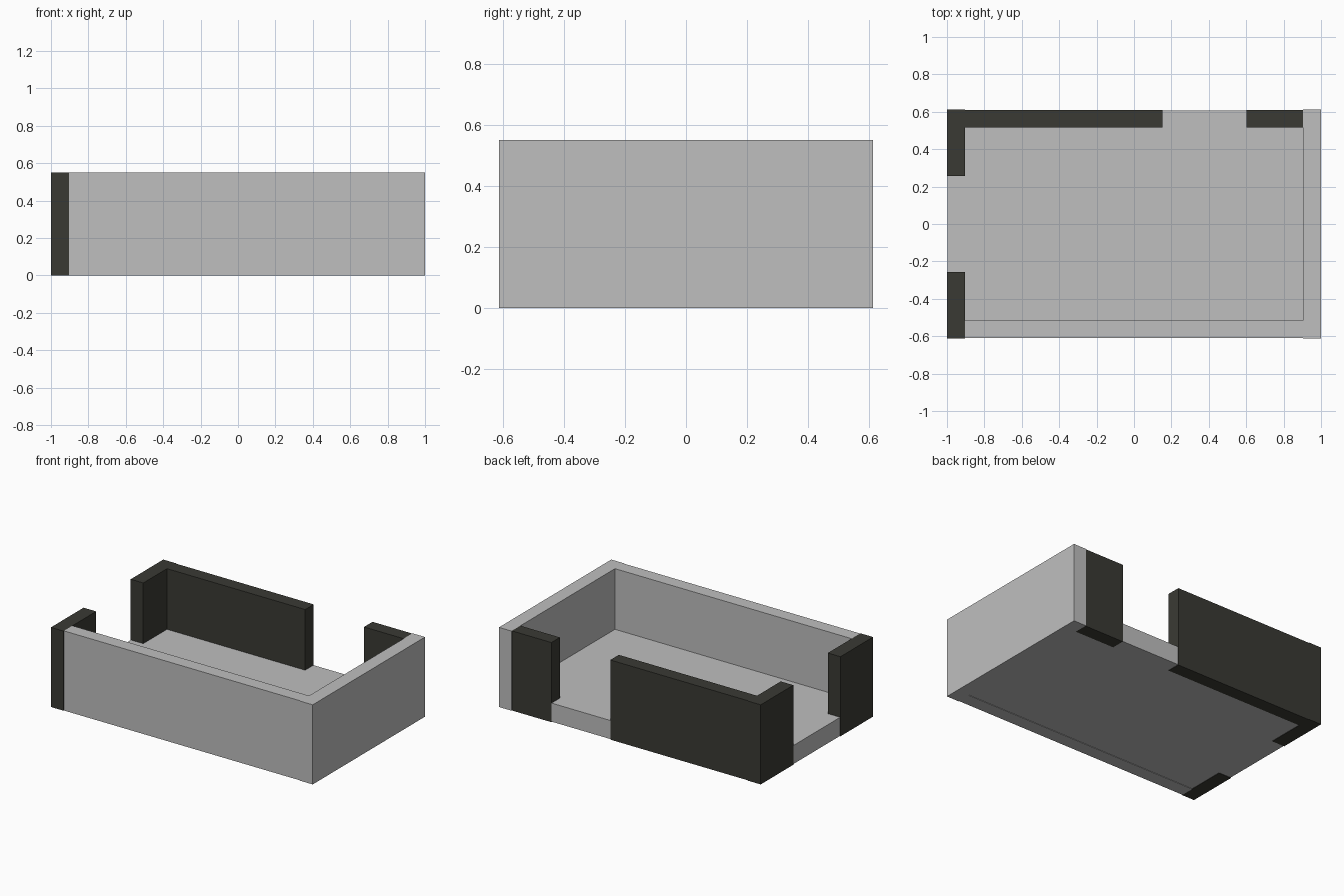
import bpy
import bmesh

if "Cube" in bpy.data.objects:
    bpy.data.objects.remove(bpy.data.objects["Cube"])


def material(name, rgb):
    m = bpy.data.materials.new(name)
    m.diffuse_color = (*rgb, 1.0)
    m.use_nodes = True
    m.node_tree.nodes["Principled BSDF"].inputs["Base Color"].default_value = m.diffuse_color
    return m


GREY = material("light_grey", (0.521, 0.521, 0.521))
DARK = material("dark_olive_grey", (0.042, 0.042, 0.034))

H = 0.55              # wall height
X, XI = 1.0, 0.904    # outer and inner faces of the side walls
Y = 0.613             # ends of the side walls
YO, YI = 0.609, 0.516  # outer and inner faces of the front and back walls


def box(name, x, y, z, mat):
    """Axis-aligned box from (min, max) ranges."""
    bm = bmesh.new()
    bmesh.ops.create_cube(bm, size=1)
    for v in bm.verts:
        v.co = [r[0] if c < 0 else r[1] for c, r in zip(v.co, (x, y, z))]
    me = bpy.data.meshes.new(name)
    bm.to_mesh(me)
    bm.free()
    me.materials.append(mat)
    ob = bpy.data.objects.new(name, me)
    bpy.context.collection.objects.link(ob)
    return ob


# Floor slab, a hair inside the walls
box("floor", (-0.998, 0.998), (-0.607, 0.607), (0.003, 0.131), GREY)

# Solid grey walls
box("front_wall", (-XI, XI), (-YO, -YI), (0, H), GREY)
box("right_wall", (XI, X), (-Y, Y), (0, H), GREY)

# Dark left wall, split by a centred doorway
for name, y in (("front", (-Y, -0.257)), ("rear", (0.257, Y))):
    box(f"left_wall_{name}", (-X, -XI), y, (0, H), DARK)

# Dark back wall, split by an off-centre doorway
for name, x in (("long", (-XI, 0.152)), ("short", (0.602, XI))):
    box(f"back_wall_{name}", x, (YI, YO), (0, H), DARK)
